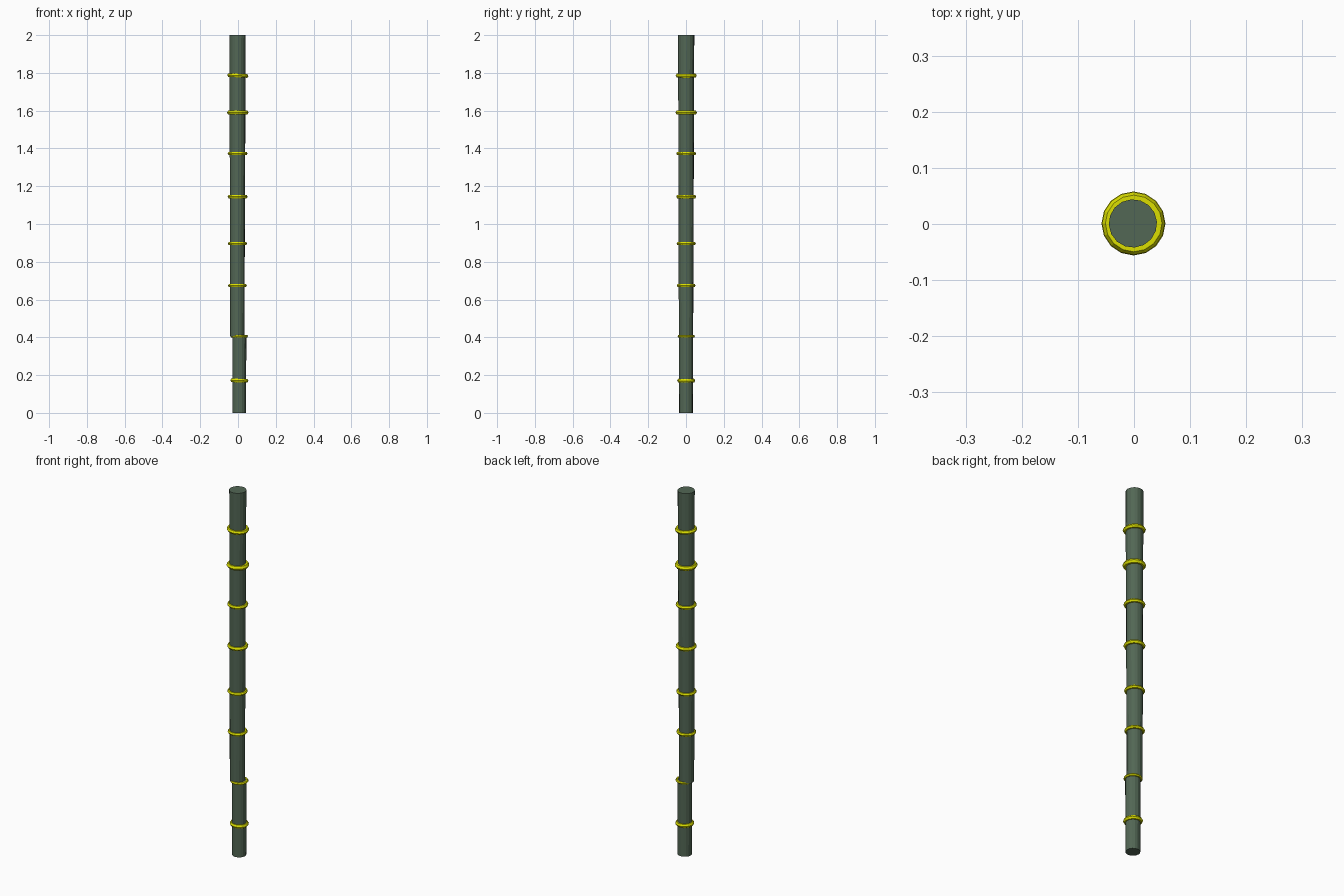
import bpy
from mathutils import Vector

if "Cube" in bpy.data.objects:
    bpy.data.objects.remove(bpy.data.objects["Cube"])


def material(name, rgb):
    m = bpy.data.materials.new(name)
    m.diffuse_color = (*rgb, 1)
    m.use_nodes = True
    m.node_tree.nodes["Principled BSDF"].inputs["Base Color"].default_value = m.diffuse_color
    return m


GREEN = material("dark_green", (0.085, 0.135, 0.09))
YELLOW = material("yellow", (0.72, 0.75, 0.0))
SIDES = 16


def pole(name, bottom, top, r_bottom, r_top):
    # tapered flat-sided stalk between two centre points
    a, b = Vector(bottom), Vector(top)
    axis = b - a
    bpy.ops.mesh.primitive_cone_add(
        vertices=SIDES, radius1=r_bottom, radius2=r_top, depth=axis.length,
        location=(a + b) / 2)
    ob = bpy.context.object
    ob.rotation_euler = axis.to_track_quat('Z', 'Y').to_euler()
    ob.name = name
    ob.data.materials.append(GREEN)


def ring(name, centre, outer, thick, tilt):
    # low-poly node ring hugging the stalk
    bpy.ops.mesh.primitive_torus_add(
        major_segments=SIDES, minor_segments=6,
        major_radius=outer - thick, minor_radius=thick,
        location=centre, rotation=(0, tilt, 0))
    ob = bpy.context.object
    ob.name = name
    ob.data.materials.append(YELLOW)


# Two stalk pieces, slightly offset at the joint
pole("lower_stalk", (0.007, 0, 0), (0.007, 0, 0.41), 0.036, 0.037)
pole("upper_stalk", (-0.004, 0, 0.405), (-0.002, 0.001, 2.0), 0.038, 0.043)

# Node rings: x, z, outer radius, thickness, tilt
RINGS = [
    (0.007, 0.171, 0.048, 0.011, 0.03),
    (0.007, 0.406, 0.046, 0.007, 0.0),
    (-0.003, 0.674, 0.050, 0.009, 0.0),
    (-0.003, 0.896, 0.051, 0.009, 0.0),
    (-0.002, 1.145, 0.053, 0.011, 0.0),
    (-0.002, 1.373, 0.053, 0.010, 0.0),
    (-0.001, 1.590, 0.057, 0.013, 0.0),
    (-0.001, 1.786, 0.056, 0.011, 0.05),
]
for i, (x, z, outer, thick, tilt) in enumerate(RINGS):
    ring(f"node_ring_{i + 1}", (x, 0.001, z), outer, thick, tilt)
